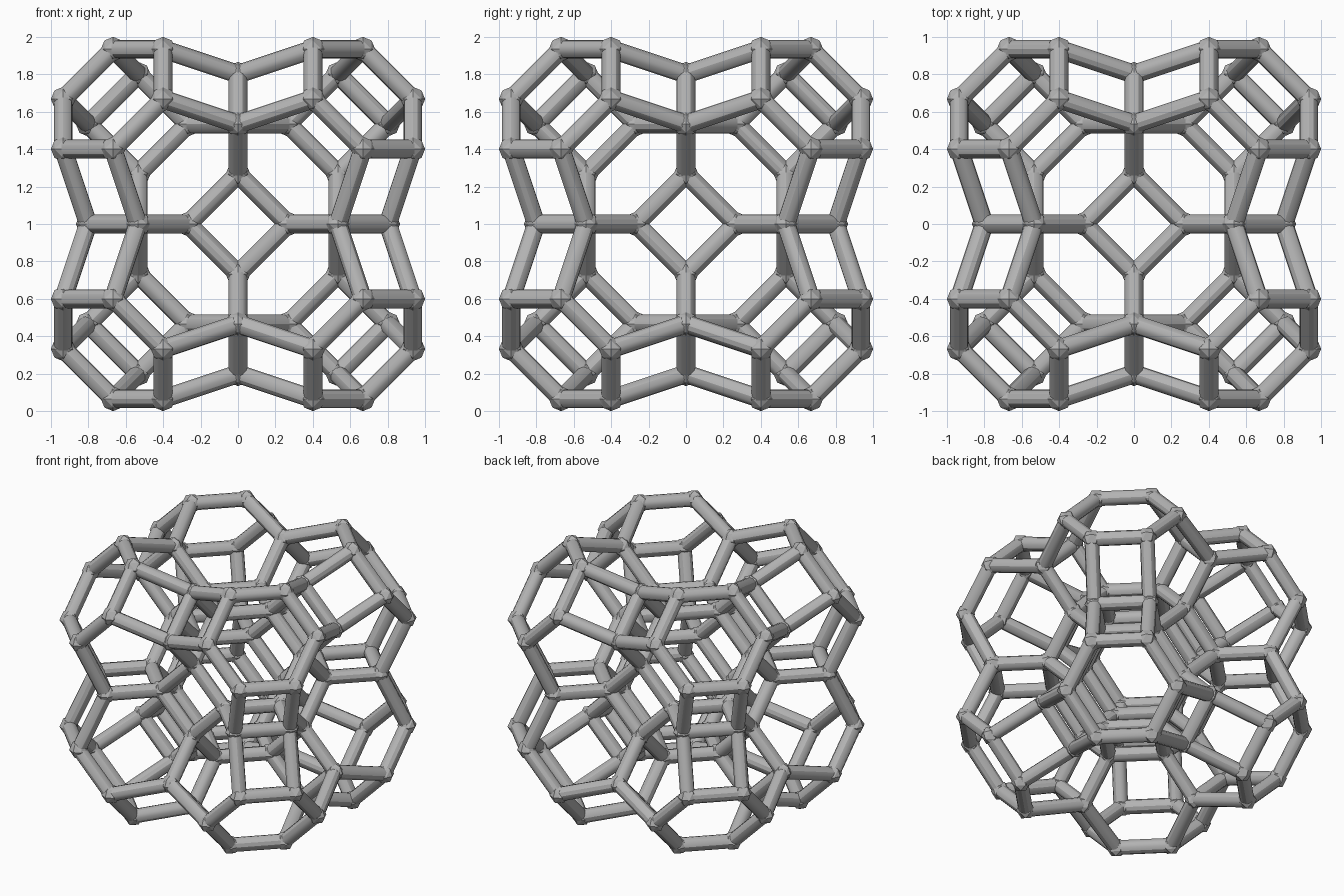
import bpy, bmesh
from itertools import permutations, product, combinations
from mathutils import Vector, Matrix

cube = bpy.data.objects.get("Cube")
if cube:
    bpy.data.objects.remove(cube, do_unlink=True)

UNIT = 0.267          # lattice step
BALL = 0.066          # joint radius
ROD = 0.05            # strut radius
CENTRE = Vector((0, 0, 1))

grey = bpy.data.materials.new("plain_grey")
grey.use_nodes = True
grey.diffuse_color = (0.45, 0.45, 0.45, 1)
grey.node_tree.nodes["Principled BSDF"].inputs["Base Color"].default_value = (0.45, 0.45, 0.45, 1)


def shell(base):
    """All axis swaps and mirror images of one lattice point."""
    pts = {tuple(s * c + 0.0 for s, c in zip(signs, p))
           for p in permutations(base) for signs in product((1, -1), repeat=3)}
    return [Vector(p) for p in sorted(pts)]


def finish(bm, name, smooth=False):
    mesh = bpy.data.meshes.new(name)
    bm.to_mesh(mesh)
    bm.free()
    mesh.materials.append(grey)
    obj = bpy.data.objects.new(name, mesh)
    bpy.context.collection.objects.link(obj)
    if smooth:
        bpy.ops.object.select_all(action='DESELECT')
        obj.select_set(True)
        bpy.context.view_layer.objects.active = obj
        bpy.ops.object.shade_smooth_by_angle()


def add_ball(bm, pos):
    """Faceted joint: an octahedron split once and rounded."""
    dirs = [Vector(d) for d in product((-1, 0, 1), repeat=3) if 0 < sum(map(abs, d)) < 3]
    verts = [bm.verts.new(pos + d.normalized() * BALL) for d in dirs]
    bmesh.ops.convex_hull(bm, input=verts)


def add_rod(bm, a, b):
    d = b - a
    turn = d.to_track_quat('Z', 'Y').to_matrix().to_4x4()
    bmesh.ops.create_cone(bm, cap_ends=True, segments=12, radius1=ROD, radius2=ROD,
                          depth=d.length, matrix=Matrix.Translation((a + b) / 2) @ turn)


# Three nested sets of joints
shells = {
    "inner_cage": shell((0, 1, 2)),
    "bridge": shell((0, 2, 3)),
    "outer_hexagon": shell((1.5, 2.5, 3.5)),
}
nodes = [(name, p) for name, pts in shells.items() for p in pts]

for name, pts in shells.items():
    bm = bmesh.new()
    for p in pts:
        add_ball(bm, p * UNIT + CENTRE)
    finish(bm, name + "_joints")

# Struts join neighbouring joints
struts = {}
for (na, a), (nb, b) in combinations(nodes, 2):
    if (a - b).length < 1.7:
        name = na + "_struts" if na == nb else na + "_to_" + nb + "_struts"
        bm = struts.setdefault(name, bmesh.new()) if name not in struts else struts[name]
        add_rod(bm, a * UNIT + CENTRE, b * UNIT + CENTRE)
for name, bm in struts.items():
    finish(bm, name, smooth=True)
